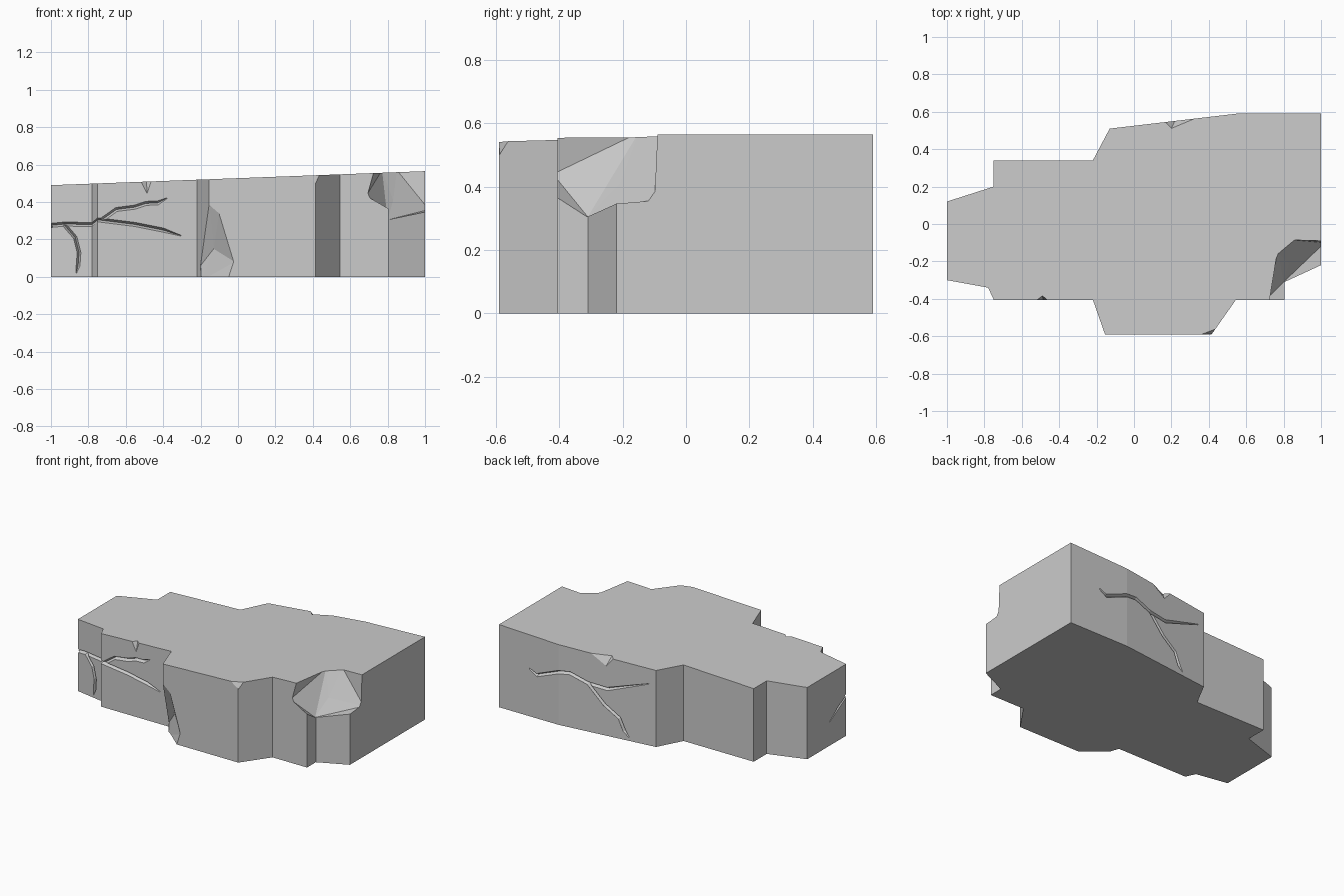
import bpy, bmesh
from mathutils import Vector

if "Cube" in bpy.data.objects:
    bpy.data.objects.remove(bpy.data.objects["Cube"])

FRONT = [(-1, -.30), (-.78, -.34), (-.75, -.405), (-.22, -.405), (-.155, -.59), (.415, -.59),
         (.545, -.405), (.805, -.405), (.805, -.31), (1, -.22)]
BACK = [(1, .59), (.55, .59), (-.13, .51), (-.22, .34), (-.75, .34), (-.75, .20), (-1, .12)]


def top(x):
    return .5275 + .0375 * x


def finish(bm, name):
    bmesh.ops.recalc_face_normals(bm, faces=bm.faces)
    me = bpy.data.meshes.new(name)
    bm.to_mesh(me)
    bm.free()
    ob = bpy.data.objects.new(name, me)
    bpy.context.collection.objects.link(ob)
    return ob


def cut(cutter):
    cutter.hide_render = True
    mod = rock.modifiers.new(cutter.name, 'BOOLEAN')
    mod.operation, mod.solver, mod.object = 'DIFFERENCE', 'EXACT', cutter
    bpy.context.view_layer.objects.active = rock
    bpy.ops.object.modifier_apply(modifier=mod.name)
    bpy.data.objects.remove(cutter)


def chip(name, pts):
    """Cut away the convex hull of the points."""
    bm = bmesh.new()
    for p in pts:
        bm.verts.new(p)
    res = bmesh.ops.convex_hull(bm, input=bm.verts)
    loose = [v for v in bm.verts if not v.link_faces]
    bmesh.ops.delete(bm, geom=loose, context='VERTS')
    cut(finish(bm, name))


def wall_y(chain, x):
    for (xa, ya), (xb, yb) in zip(chain, chain[1:]):
        if xa != xb and min(xa, xb) - 1e-6 <= x <= max(xa, xb) + 1e-6:
            return ya + (yb - ya) * (x - xa) / (xb - xa)
    return chain[0][1]


def crack(name, pts, normal, w=.011, d=.022, start=1.0):
    """Cut a tapering V groove along a path lying on a wall."""
    n = Vector(normal)
    pts = [Vector(p) for p in pts]
    bm = bmesh.new()
    rings = []
    for i, p in enumerate(pts):
        t = pts[min(i + 1, len(pts) - 1)] - pts[max(i - 1, 0)]
        t = (t - n * t.dot(n)).normalized()
        side = n.cross(t)
        k = start if i == 0 else (.2 if i == len(pts) - 1 else 1)
        rings.append([bm.verts.new(p + o) for o in
                      (side * w * k, n * d, -side * w * k, -n * d * k)])
    for a, b in zip(rings, rings[1:]):
        for j in range(4):
            bm.faces.new((a[j], a[j - 1], b[j - 1], b[j]))
    bm.faces.new(rings[0])
    bm.faces.new(rings[-1])
    bmesh.ops.triangulate(bm, faces=bm.faces)
    cut(finish(bm, name))


def on_wall(chain, xz):
    return [(x, wall_y(chain, x), z) for x, z in xz]


# Stone slab: stepped outline with a top sloping up to the right
bm = bmesh.new()
outline = FRONT + BACK
lo = [bm.verts.new((x, y, 0)) for x, y in outline]
hi = [bm.verts.new((x, y, top(x))) for x, y in outline]
bm.faces.new(lo[::-1])
bm.faces.new(hi)
for i in range(len(lo)):
    bm.faces.new((lo[i - 1], lo[i], hi[i], hi[i - 1]))
rock = finish(bm, "stone_slab")

# Large broken corner at the front right
chip("corner_break", [(.735, -.42, .6), (.77, -.15, .57), (.85, -.085, .57), (1.02, -.09, .58),
                      (.69, -.42, .44), (.803, -.42, .375), (.80, -.31, .305), (.83, -.21, .41),
                      (1.02, -.10, .36), (1.02, -.22, .35), (1.1, -.5, .6), (1.1, -.5, .34)])
# Broken lower edge of the front block
chip("edge_break", [(-.155, -.6, .41), (-.10, -.595, .35), (-.085, -.595, .23), (-.018, -.595, .08),
                    (-.05, -.595, -.02), (-.195, -.47, -.02), (-.20, -.46, .06), (-.13, -.5, .15),
                    (-.3, -.6, .05), (-.3, -.6, -.02)])
# Small chips along the top edges
chip("front_chip", [(-.53, -.41, .52), (-.455, -.41, .52), (-.485, -.41, .43), (-.49, -.38, .52),
                    (-.49, -.45, .5)])
chip("block_chip", [(.34, -.592, .555), (.44, -.555, .555), (.415, -.588, .50), (.45, -.62, .555)])
chip("back_chip", [(.155, .547, .545), (.20, .51, .537), (.345, .57, .545), (.22, .555, .47),
                   (.22, .62, .55)])

# Cracks on the front wall, wrapping onto the left end
N = (0, -1, 0)
crack("front_crack", on_wall(FRONT, [(-1, .275), (-.93, .282), (-.78, .28), (-.75, .305), (-.55, .28),
                                     (-.40, .25), (-.305, .22)]), N)
crack("upper_crack", on_wall(FRONT, [(-.73, .303), (-.65, .36), (-.55, .373), (-.49, .393),
                                     (-.43, .395), (-.38, .42)]), N)
crack("lower_crack", on_wall(FRONT, [(-.93, .28), (-.87, .21), (-.85, .13), (-.855, .06),
                                     (-.865, .02)]), N)
crack("left_crack", [(-1, -.30, .27), (-1, -.21, .22), (-1, -.12, .16)], (-1, 0, 0), w=.007, d=.012)

# Cracks on the back wall
N = (0, 1, 0)
crack("back_crack", on_wall(BACK, [(.77, .325), (.715, .295), (.55, .36), (.47, .37), (.345, .33),
                                   (.21, .32), (-.08, .42)]), N, start=.4)
crack("back_branch", on_wall(BACK, [(.345, .33), (.23, .21), (.125, .14), (.09, .06), (.058, .025)]), N)
